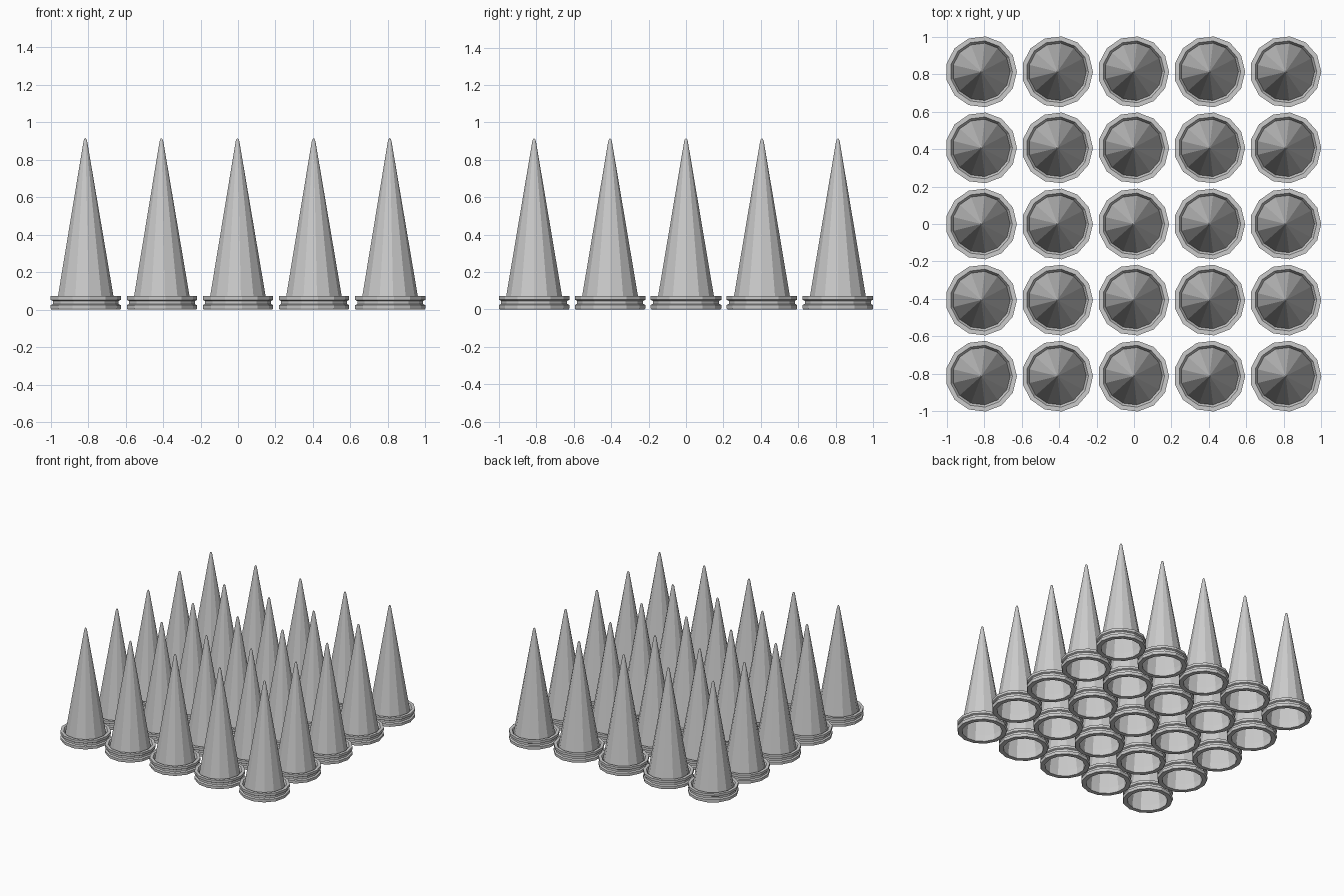
import bpy, bmesh
from math import cos, sin, pi

if "Cube" in bpy.data.objects:
    bpy.data.objects.remove(bpy.data.objects["Cube"])

SIDES = 13
R = 0.19
STEP = 0.406
OFFSET_X = -R * (1 - cos(pi / SIDES)) / 2  # centres the odd-sided outline


def lathe(name, profile, closed=False):
    """Spin an (r, z) profile into a 13-sided surface."""
    bm = bmesh.new()
    rings = []
    for r, z in profile:
        if r == 0:
            rings.append([bm.verts.new((0, 0, z))] * SIDES)
        else:
            rings.append([bm.verts.new((r * cos(2 * pi * i / SIDES),
                                        r * sin(2 * pi * i / SIDES), z))
                          for i in range(SIDES)])
    pairs = list(zip(rings, rings[1:]))
    if closed:
        pairs.append((rings[-1], rings[0]))
    for a, b in pairs:
        for i in range(SIDES):
            j = (i + 1) % SIDES
            corners = list(dict.fromkeys((a[i], a[j], b[j], b[i])))
            bm.faces.new(corners)
    bmesh.ops.recalc_face_normals(bm, faces=bm.faces)
    mesh = bpy.data.meshes.new(name)
    bm.to_mesh(mesh)
    bm.free()
    return mesh


# hollow spike with a slightly blunted tip
spike = lathe("spike", [(0.154, 0.05), (0.010, 0.898), (0.006, 0.910), (0, 0.915)])

# grooved collar around the open base
collar = lathe("collar", [(0.152, 0.0), (0.186, 0.0), (R, 0.006), (R, 0.024),
                          (0.178, 0.030), (0.178, 0.046), (R, 0.052),
                          (R, 0.072), (0.166, 0.072), (0.154, 0.050)], closed=True)

# five by five field
for row in range(5):
    for col in range(5):
        for mesh in (spike, collar):
            ob = bpy.data.objects.new(f"{mesh.name}_{row}_{col}", mesh)
            ob.location = ((col - 2) * STEP + OFFSET_X, (row - 2) * STEP, 0)
            bpy.context.collection.objects.link(ob)
